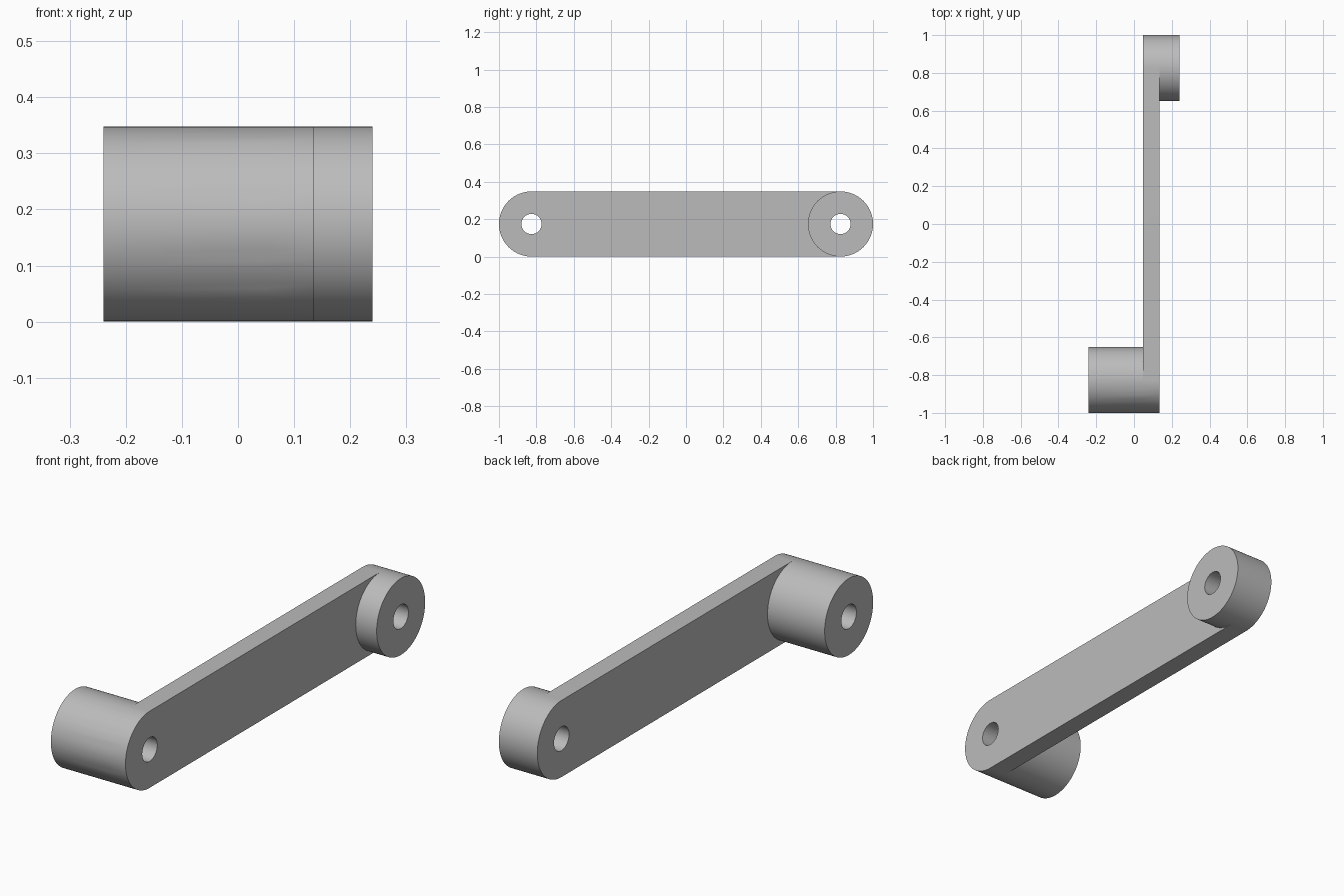
import bpy
import bmesh
from math import cos, sin, pi

cube = bpy.data.objects.get("Cube")
if cube:
    bpy.data.objects.remove(cube, do_unlink=True)

RADIUS, HOLE, REACH = 0.174, 0.054, 0.826
ARM_X = (0.047, 0.135)
SEGMENTS = 96

grey = bpy.data.materials.new("plain_grey")
grey.use_nodes = True
colour = (0.5, 0.5, 0.5, 1)
grey.diffuse_color = colour
grey.node_tree.nodes["Principled BSDF"].inputs["Base Color"].default_value = colour


def arc(y, radius, start, sweep, steps):
    """Points of an arc in the YZ plane."""
    return [(y + radius * cos(start + sweep * i / steps),
             RADIUS + radius * sin(start + sweep * i / steps))
            for i in range(steps + 1)]


def extrude_x(name, profile, x0, x1):
    """Solid made by extruding a YZ profile along x."""
    bm = bmesh.new()
    face = bm.faces.new([bm.verts.new((x0, y, z)) for y, z in profile])
    made = bmesh.ops.extrude_face_region(bm, geom=[face])["geom"]
    moved = [v for v in made if isinstance(v, bmesh.types.BMVert)]
    bmesh.ops.translate(bm, verts=moved, vec=(x1 - x0, 0, 0))
    bmesh.ops.recalc_face_normals(bm, faces=bm.faces)
    mesh = bpy.data.meshes.new(name)
    bm.to_mesh(mesh)
    bm.free()
    mesh.materials.append(grey)
    obj = bpy.data.objects.new(name, mesh)
    bpy.context.collection.objects.link(obj)
    return obj


def cylinder(name, y, radius, x0, x1):
    return extrude_x(name, arc(y, radius, 0, 2 * pi, SEGMENTS)[:-1], x0, x1)


def combine(target, tool, operation):
    """Apply a boolean and discard its tool."""
    mod = target.modifiers.new(tool.name, "BOOLEAN")
    mod.operation, mod.solver, mod.object = operation, "EXACT", tool
    bpy.context.view_layer.objects.active = target
    bpy.ops.object.modifier_apply(modifier=mod.name)
    bpy.data.objects.remove(tool, do_unlink=True)


# Flat arm with rounded ends
outline = (arc(REACH, RADIUS, -pi / 2, pi, SEGMENTS // 2)
           + arc(-REACH, RADIUS, pi / 2, pi, SEGMENTS // 2))
arm = extrude_x("crank_arm", outline, *ARM_X)

# Long boss at the front, short boss at the back on the other side
combine(arm, cylinder("front_boss", -REACH, RADIUS, -0.24, ARM_X[0]), "UNION")
combine(arm, cylinder("back_boss", REACH, RADIUS, ARM_X[1], 0.24), "UNION")

# Through holes
for y in (-REACH, REACH):
    combine(arm, cylinder("hole_cutter", y, HOLE, -0.5, 0.5), "DIFFERENCE")

arm.select_set(True)
bpy.context.view_layer.objects.active = arm
bpy.ops.object.shade_smooth_by_angle(angle=pi / 6)
